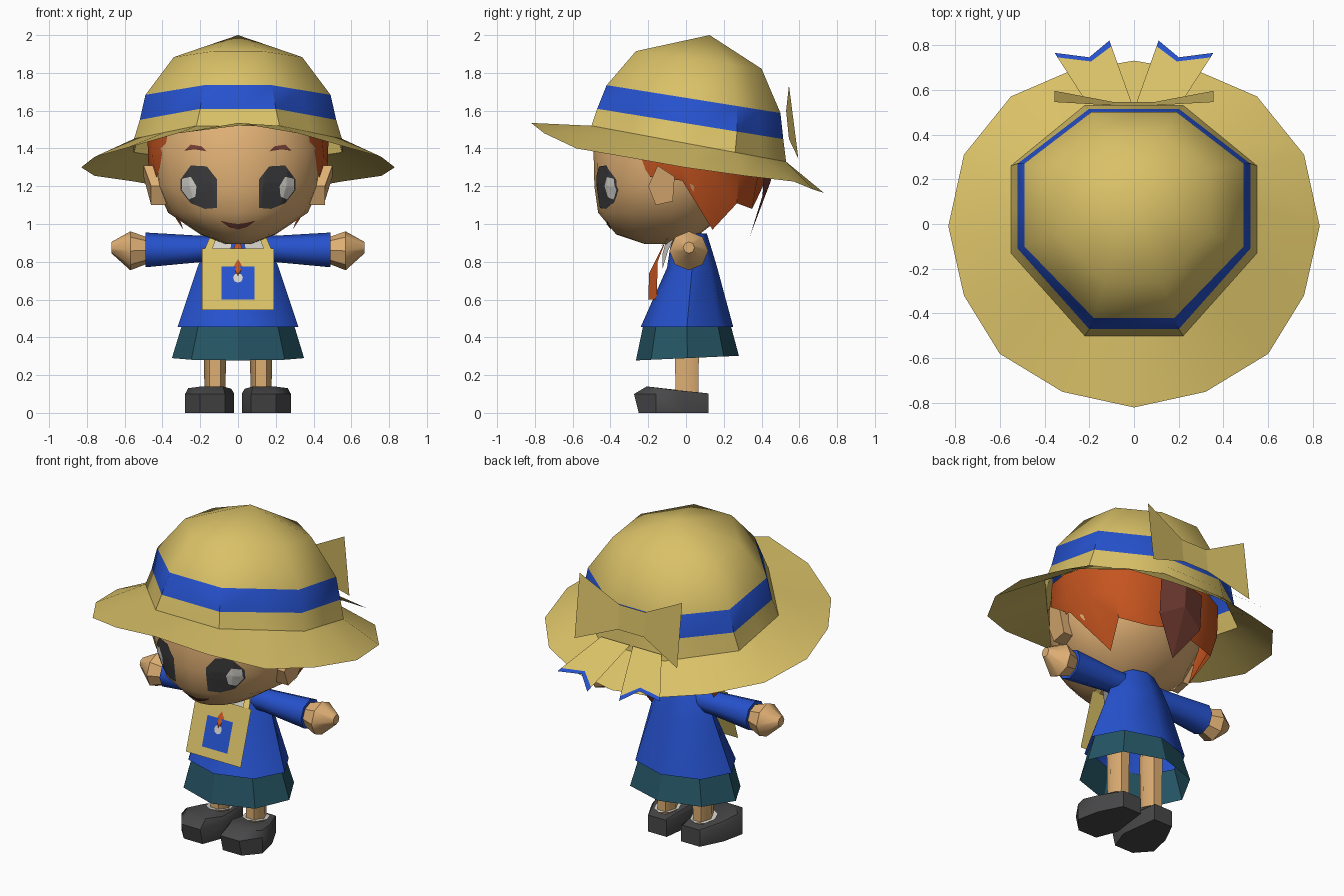
import bpy, bmesh, math
from mathutils import Vector
from mathutils.bvhtree import BVHTree

if "Cube" in bpy.data.objects:
    bpy.data.objects.remove(bpy.data.objects["Cube"])


def material(name, rgb):
    m = bpy.data.materials.new(name)
    m.diffuse_color = (*rgb, 1)
    m.use_nodes = True
    m.node_tree.nodes["Principled BSDF"].inputs["Base Color"].default_value = m.diffuse_color
    return m


STRAW = material("straw", (0.70, 0.535, 0.137))
BLUE = material("blue", (0.019, 0.083, 0.61))
TEAL = material("teal", (0.019, 0.091, 0.13))
SKIN = material("skin", (0.74, 0.43, 0.175))
HAIR = material("orange_hair", (0.56, 0.089, 0.014))
MAROON = material("maroon", (0.17, 0.045, 0.032))
SHOE = material("shoe_grey", (0.065, 0.065, 0.068))
EYE = material("eye_grey", (0.045, 0.045, 0.048))
WHITE = material("white", (0.67, 0.65, 0.60))


def build(name, verts, faces, mats, index=None, angle=50, recalc=True):
    """Mesh object from points and faces; index gives a material per face."""
    me = bpy.data.meshes.new(name)
    me.from_pydata([tuple(v) for v in verts], [], faces)
    for m in mats:
        me.materials.append(m)
    if index:
        for p, i in zip(me.polygons, index):
            p.material_index = i
    if recalc:
        bm = bmesh.new()
        bm.from_mesh(me)
        bmesh.ops.recalc_face_normals(bm, faces=bm.faces)
        bm.to_mesh(me)
        bm.free()
    ob = bpy.data.objects.new(name, me)
    bpy.context.collection.objects.link(ob)
    if angle:
        bpy.ops.object.select_all(action='DESELECT')
        ob.select_set(True)
        bpy.context.view_layer.objects.active = ob
        bpy.ops.object.shade_smooth_by_angle(angle=math.radians(angle))
    return ob


def loft(rings, cap_start=False, cap_end=False):
    """Skin equal closed rings; returns points and faces."""
    n = len(rings[0])
    verts = [p for r in rings for p in r]
    faces = [(k*n + i, k*n + (i+1) % n, (k+1)*n + (i+1) % n, (k+1)*n + i)
             for k in range(len(rings) - 1) for i in range(n)]
    if cap_start:
        faces.append(tuple(range(n))[::-1])
    if cap_end:
        faces.append(tuple(range(len(verts) - n, len(verts))))
    return verts, faces


def oval(z, rx, yf, yb, n, x=0, cy=None, tilt=0, phase=0):
    """Flat ring with its own front and back depth."""
    cy = (yf + yb) / 2 if cy is None else cy
    pts = []
    for i in range(n):
        a = 2*math.pi*(i + phase)/n
        s = math.sin(a)
        y = cy + s*(yb - cy if s > 0 else cy - yf)
        pts.append((x + rx*math.cos(a), y, z + tilt*(y - cy)))
    return pts


# ---------- hat ----------
def hat_ring(half, zf, slope):
    """Sixteen points: an octagon with edge midpoints, on a tilted plane."""
    right = [Vector((x, y, zf + slope*(y - half[0][1]))) for x, y in half]
    octo = right + [Vector((-p.x, p.y, p.z)) for p in reversed(right)]
    ring = []
    for i, p in enumerate(octo):
        ring += [p, (p + octo[(i+1) % 8]) / 2]
    return ring


base = hat_ring([(.22, -.50), (.55, -.13), (.55, .26), (.22, .53)], 1.52, -.185)
crown = [base,
         hat_ring([(.20, -.47), (.52, -.11), (.52, .27), (.20, .515)], 1.61, -.163),
         hat_ring([(.18, -.42), (.49, -.10), (.49, .27), (.19, .50)], 1.735, -.16),
         hat_ring([(.13, -.265), (.34, -.04), (.34, .24), (.13, .40)], 1.915, -.14)]
v, f = loft(crown)
idx = [1 if 16 <= i < 32 else 0 for i in range(len(f))]
v.append((0, .125, 2.0))
f += [(48 + i, 48 + (i+1) % 16, 64) for i in range(16)]
build("hat_crown", v, f, [STRAW, BLUE], idx + [0]*16, 45)

edge = [(.32, -.75, 1.48), (.60, -.58, 1.40), (.76, -.32, 1.355), (.83, -.01, 1.30),
        (.76, .31, 1.255), (.55, .57, 1.225), (.295, .68, 1.18)]
rim = edge + [(0, .73, 1.165)] + [(-x, y, z) for x, y, z in reversed(edge)] + [(0, -.82, 1.535)]
v, f = loft([base, rim])
build("hat_brim", v, [q[::-1] for q in f], [STRAW], recalc=False)

# bow behind the crown
bow = [(-.355, .545, 1.735), (-.09, .53, 1.60), (.09, .53, 1.60), (.355, .545, 1.735),
       (.355, .595, 1.345), (.09, .545, 1.45), (-.09, .545, 1.45), (-.355, .595, 1.345)]
build("bow", bow, [(0, 1, 6, 7), (1, 2, 5, 6), (2, 3, 4, 5)], [STRAW], angle=0)


# ribbon tails with blue ends
def tail_point(x, y):
    return Vector((x, y, 1.375 - .75*(y - .535)))


for s, side in ((1, "right"), (-1, "left")):
    root = [tail_point(s*x, .54) for x in (.01, .11, .21)]
    tip = [tail_point(s*x, y) for x, y in ((.11, .82), (.20, .745), (.355, .765))]
    seam = [t.lerp(r, .09) for r, t in zip(root, tip)]
    build("ribbon_tail_" + side, root + seam + tip,
          [(0, 1, 4, 3), (1, 2, 5, 4), (3, 4, 7, 6), (4, 5, 8, 7)],
          [STRAW, BLUE], [0, 0, 1, 1], 0)

# ---------- head ----------
N = 20
rows = [(.895, .07, -.22, -.05), (.945, .20, -.37, .07), (1.06, .37, -.465, .22),
        (1.20, .435, -.485, .31), (1.40, .455, -.49, .35), (1.52, .43, -.44, .33)]
v, f = loft([oval(z, rx, a, b, N, cy=-.08) for z, rx, a, b in rows], True, True)
build("head", v, f, [SKIN], angle=60)
head_tree = BVHTree.FromPolygons([Vector(p) for p in v], f)


def face_plate(name, outline, mat, lift):
    """Thin painted patch laid on the front of the head."""
    bm = bmesh.new()
    bm.faces.new([bm.verts.new((x, 0, z)) for x, z in outline])
    bmesh.ops.triangulate(bm, faces=bm.faces[:])
    bmesh.ops.subdivide_edges(bm, edges=bm.edges[:], cuts=4, use_grid_fill=True)
    for p in bm.verts:
        hit = head_tree.ray_cast(Vector((p.co.x, -2, p.co.z)), Vector((0, 1, 0)))[0]
        p.co.y = (hit.y if hit else -.4) - lift
    for q in bm.faces:
        q.normal_update()
        if q.normal.y > 0:
            q.normal_flip()
    me = bpy.data.meshes.new(name)
    bm.to_mesh(me)
    bm.free()
    me.materials.append(mat)
    bpy.context.collection.objects.link(bpy.data.objects.new(name, me))


EYE_SHAPE = [(.11, 1.235), (.165, 1.305), (.25, 1.31), (.305, 1.235), (.305, 1.18),
             (.25, 1.11), (.175, 1.08), (.11, 1.085)]
GLINT = [(.22, 1.20), (.25, 1.25), (.295, 1.24), (.298, 1.18), (.26, 1.13), (.225, 1.145)]
BROW = [(.165, 1.385), (.195, 1.412), (.25, 1.42), (.285, 1.388), (.23, 1.395)]
MOUTH = [(-.095, 1.018), (-.05, .985), (0, .97), (.05, .985), (.095, 1.018),
         (.04, 1.005), (0, 1.0), (-.04, 1.005)]
face_plate("mouth", MOUTH, MAROON, .006)
for s, side in ((1, "right"), (-1, "left")):
    for part, shape, mat, lift in (("eye", EYE_SHAPE, EYE, .005), ("eye_glint", GLINT, WHITE, .009),
                                   ("brow", BROW, MAROON, .006)):
        face_plate(f"{part}_{side}", [(s*x, z) for x, z in shape], mat, lift)
    # ear: a blunt five-sided wedge
    ear = [(y, z) for y, z in ((-.15, 1.31), (-.06, 1.25), (-.07, 1.12), (-.16, 1.10), (-.20, 1.20))]
    v = [(s*.38, y, z) for y, z in ear] + [(s*(.50 if z > 1.2 else .46), y, z) for y, z in ear]
    v, f = loft([v[:5], v[5:]], False, True)
    build("ear_" + side, v, f, [SKIN], angle=30)

# ---------- hair: jagged shell hanging out of the hat ----------
top = [(.37, -.29, 1.5), (.44, -.2, 1.5), (.48, -.04, 1.48), (.46, .14, 1.46), (.38, .29, 1.44),
       (.22, .39, 1.42)]
mid = [(.385, -.28, 1.40), (.455, -.19, 1.36), (.475, -.03, 1.32), (.455, .14, 1.27),
       (.38, .28, 1.25), (.22, .38, 1.25)]
low = [(.39, -.27, 1.37), (.43, -.19, 1.25), (.46, -.02, 1.23), (.29, .14, .97),
       (.34, .27, 1.11), (.19, .35, 1.08)]


def full(row, back):
    return row + [back] + [(-x, y, z) for x, y, z in reversed(row)]


rows = full(top, (0, .43, 1.42)) + full(mid, (0, .43, 1.25)) + full(low, (0, .37, 1.12))
faces = [(k*13 + i, k*13 + i + 1, (k+1)*13 + i + 1, (k+1)*13 + i) for k in range(2) for i in range(12)]
build("hair", rows, faces, [HAIR], angle=30)
build("back_lock", [(-.15, .42, 1.37), (0, .46, 1.37), (.15, .42, 1.37), (-.15, .405, 1.15),
                    (0, .45, 1.23), (.15, .405, 1.15), (0, .34, .94)],
      [(0, 1, 4, 3), (1, 2, 5, 4), (3, 4, 6), (4, 5, 6), (3, 6, 5)], [MAROON], angle=0)

# ---------- body ----------
v, f = loft([oval(.455, .32, -.24, .25, 8), oval(.77, .215, -.10, .165, 8),
             oval(.87, .175, -.085, .135, 8), oval(.95, .11, -.06, .11, 8)], False, True)
build("dress", v, f, [BLUE])
v, f = loft([oval(.29, .35, -.265, .28, 8, tilt=.045), oval(.47, .295, -.225, .235, 8)])
build("skirt", v, f, [TEAL], angle=30)
v, f = loft([oval(.86, .09, -.08, .09, 8), oval(.97, .08, -.07, .08, 8)])
build("neck", v, f, [SKIN])

# scarf hanging behind the bag
build("scarf", [(0, -.10, .93), (.05, -.15, .80), (0, -.195, .74), (-.05, -.15, .80),
                (.05, -.155, .60), (0, -.20, .60), (-.05, -.155, .60)],
      [(0, 1, 2), (0, 2, 3), (1, 4, 5, 2), (3, 2, 5, 6)], [HAIR], angle=0)


# ---------- bag on the chest ----------
def bag_point(x, z, lift=0):
    return (x, -.14 - .32*(.87 - z) - lift, z)


def bag_plate(name, outline, mat, lift):
    pts = [bag_point(x, z, lift) for x, z in outline]
    build(name, pts, [tuple(range(len(pts)))], [mat], angle=0, recalc=False)


def rect(w, z0, z1):
    return [(-w, z0), (w, z0), (w, z1), (-w, z1)]


bag_plate("bag", rect(.19, .545, .87), STRAW, 0)
bag_plate("bag_patch", rect(.088, .60, .775), BLUE, .005)
bag_plate("bag_dot", [(.026*math.cos(a*math.pi/4), .715 + .026*math.sin(a*math.pi/4))
                      for a in range(8)], WHITE, .009)

# ---------- paired limbs, collar, straps ----------
for s, side in ((1, "right"), (-1, "left")):
    def limb_ring(x, zc, r, n=6, ry=None):
        return [(s*x, .015 + (ry or r)*math.cos(2*math.pi*i/n),
                 zc + r*math.sin(2*math.pi*(i)/n)) for i in range(n)]

    v, f = loft([limb_ring(.08, .87, .07, 8), limb_ring(.20, .868, .07, 8),
                 limb_ring(.49, .863, .092, 8)], True, True)
    build("sleeve_" + side, v, f, [BLUE])
    v, f = loft([limb_ring(.48, .86, .07, 8), limb_ring(.57, .858, .103, 8),
                 limb_ring(.67, .875, .03, 8)], True, True)
    build("hand_" + side, v, f, [SKIN], angle=40)
    build("collar_" + side, [(s*.13, -.05, .95), (s*.03, -.10, .93), (s*.04, -.125, .84),
                             (s*.11, -.125, .76), (s*.15, -.095, .86)],
          [(0, 1, 2, 3, 4)], [WHITE], angle=0)
    build("strap_" + side, [(s*.175, -.14, .87), (s*.135, -.14, .87), (s*.10, -.07, .965),
                            (s*.135, -.06, .965)], [(0, 1, 2, 3)], [STRAW], angle=0)

    # leg, shoe and sock
    v, f = loft([oval(.08, .055, -.065, .075, 6, s*.122), oval(.50, .062, -.07, .08, 6, s*.122)], True, True)
    build("leg_" + side, v, f, [SKIN])
    sole = [(.05, .12), (.18, .12), (.25, -.02), (.28, -.16), (.20, -.25), (.07, -.25), (.02, -.12)]
    lower = [(s*x, y, 0) for x, y in sole]
    middle = [(s*x, y*1.1 if y < -.2 else y, .10) for x, y in sole]
    upper = [(s*(.14 + (x - .14)*.88), -.04 + (y + .04)*.80 if y < 0 else y, .125 - .1*y) for x, y in sole]
    upper = [(x, y, z - .01) for x, y, z in upper]
    v, f = loft([lower, middle, upper], True, True)
    build("shoe_" + side, v, f, [SHOE], angle=45)
    sock = oval(.131, .075, -.09, .09, 8, s*.125, tilt=-.1)
    build("sock_" + side, sock, [tuple(range(8))], [WHITE], angle=0, recalc=False)
